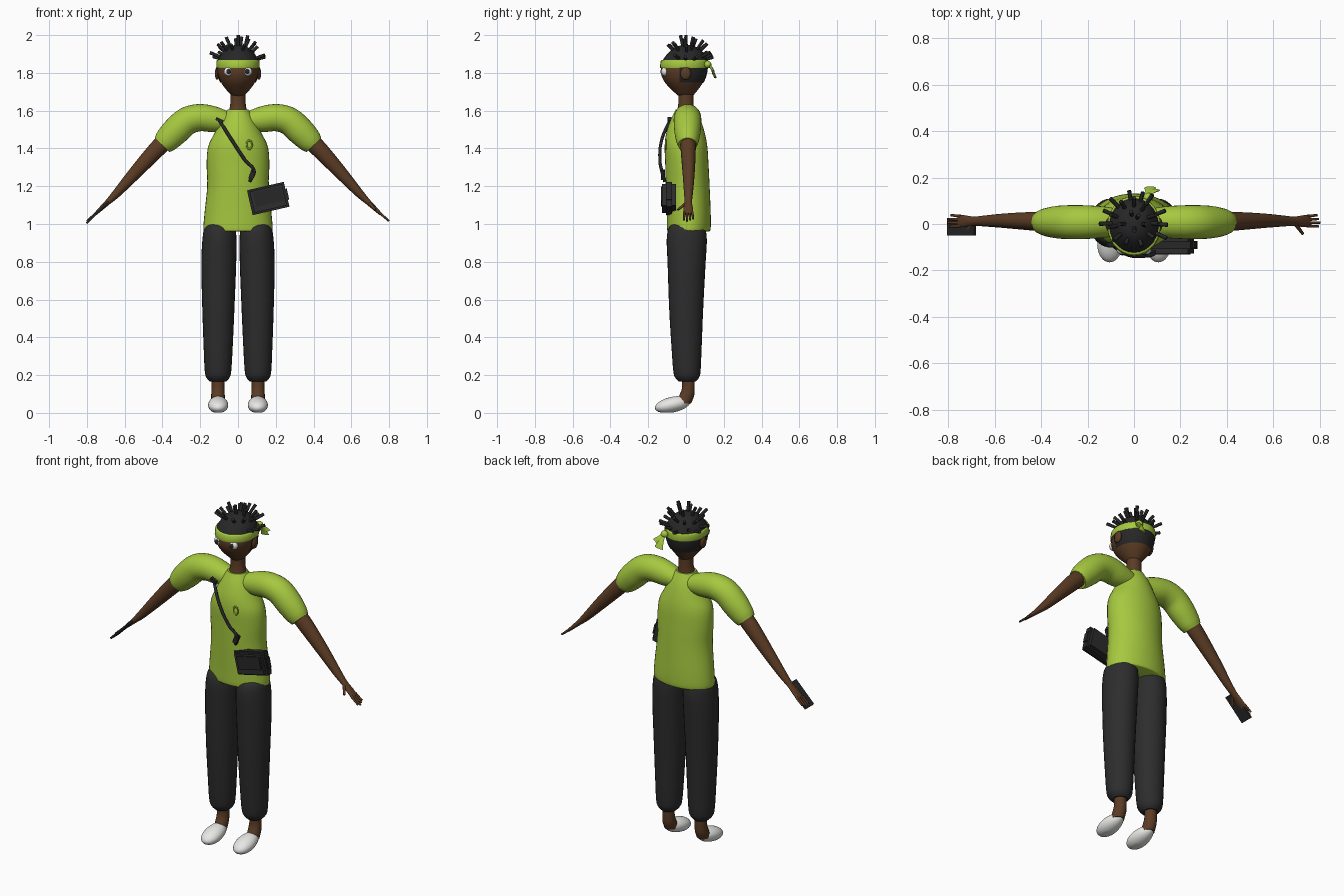
import bpy, bmesh, random
from math import sin, cos, pi, radians
from mathutils import Vector, Matrix

random.seed(4)
if "Cube" in bpy.data.objects:
    bpy.data.objects.remove(bpy.data.objects["Cube"])


def material(name, r, g, b):
    m = bpy.data.materials.new(name)
    m.use_nodes = True
    m.diffuse_color = (r, g, b, 1)
    m.node_tree.nodes["Principled BSDF"].inputs["Base Color"].default_value = (r, g, b, 1)
    m.node_tree.nodes["Principled BSDF"].inputs["Roughness"].default_value = 0.8
    return m


SKIN = material("brown skin", 0.105, 0.045, 0.018)
GREEN = material("lime cloth", 0.38, 0.58, 0.05)
PANTS = material("charcoal cloth", 0.026, 0.026, 0.027)
HAIR = material("black hair", 0.02, 0.02, 0.021)
WHITE = material("white", 0.8, 0.8, 0.78)
made = []


def finish(name, bm, mat):
    bmesh.ops.recalc_face_normals(bm, faces=bm.faces)
    me = bpy.data.meshes.new(name)
    bm.to_mesh(me)
    bm.free()
    me.materials.append(mat)
    ob = bpy.data.objects.new(name, me)
    bpy.context.collection.objects.link(ob)
    made.append(ob)
    return ob


def sweep_mesh(rings, sides=28, steps=4):
    """Smooth tube through rings (x, y, z, radius, depth radius along y)."""
    pts = [Vector(r) for r in rings]
    pts = [2 * pts[0] - pts[1]] + pts + [2 * pts[-1] - pts[-2]]
    path = []
    for a, b, c, d in zip(pts, pts[1:], pts[2:], pts[3:]):
        for i in range(steps):
            t = i / steps
            path.append(b + (c - a) * t / 2 + (a * 2 - b * 5 + c * 4 - d) * t * t / 2
                        + (b * 3 - a - c * 3 + d) * t ** 3 / 2)
    path.append(pts[-2])
    bm = bmesh.new()
    loops = []
    for i, p in enumerate(path):
        q, r = path[max(i - 1, 0)], path[min(i + 1, len(path) - 1)]
        across = Vector((r[2] - q[2], 0, q[0] - r[0])).normalized()
        centre = Vector(p[:3])
        loops.append([bm.verts.new(centre + across * cos(2 * pi * k / sides) * p[3]
                                   + Vector((0, sin(2 * pi * k / sides) * p[4], 0)))
                      for k in range(sides)])
    for lo, hi in zip(loops, loops[1:]):
        for k in range(sides):
            j = (k + 1) % sides
            bm.faces.new((lo[k], lo[j], hi[j], hi[k]))
    bm.faces.new(loops[0])
    bm.faces.new(loops[-1])
    return bm


def sweep(name, rings, mat, **kw):
    return finish(name, sweep_mesh(rings, **kw), mat)


def upright(rows, x=0):
    """Rows of (z, half width, front y, back y) turned into rings."""
    return [(x, (f + b) / 2, z, w, (b - f) / 2) for z, w, f, b in rows]


def ball(name, loc, size, mat, seg=20):
    bm = bmesh.new()
    bmesh.ops.create_uvsphere(bm, u_segments=seg, v_segments=seg // 2, radius=1,
                              matrix=Matrix.Translation(loc) @ Matrix.Diagonal((*size, 1)))
    return finish(name, bm, mat)


def box(name, loc, size, mat, tilt=0):
    bm = bmesh.new()
    bmesh.ops.create_cube(bm, size=1, matrix=Matrix.Translation(loc)
                          @ Matrix.Rotation(radians(tilt), 4, 'Y') @ Matrix.Diagonal((*size, 1)))
    return finish(name, bm, mat)


def rod(name, a, b, r1, r2, mat, seg=8):
    a, b = Vector(a), Vector(b)
    bm = bmesh.new()
    turn = (b - a).to_track_quat('Z', 'Y').to_matrix().to_4x4()
    bmesh.ops.create_cone(bm, cap_ends=True, segments=seg, radius1=r1, radius2=r2,
                          depth=(b - a).length, matrix=Matrix.Translation((a + b) / 2) @ turn)
    return finish(name, bm, mat)


# Head and neck
HEAD = [(1.662, .012, -.015, .015), (1.675, .028, -.035, .032), (1.70, .053, -.065, .055),
        (1.75, .09, -.112, .09), (1.80, .108, -.133, .108), (1.85, .107, -.126, .11),
        (1.90, .083, -.092, .09), (1.93, .05, -.055, .055), (1.943, .012, -.012, .015)]
sweep("head", upright(HEAD), SKIN)
sweep("neck", upright([(1.56, .06, -.06, .05), (1.61, .045, -.045, .042),
                       (1.65, .04, -.04, .04), (1.70, .04, -.04, .04)]), SKIN)


# Hair: a slightly larger shell of the head, cut to shape
def hair_shell(name, cuts):
    bm = sweep_mesh(upright(HEAD))
    bmesh.ops.transform(bm, verts=bm.verts, matrix=Matrix.Translation((0, 0, -.066))
                        @ Matrix.Diagonal((1.04, 1.04, 1.037, 1)))
    for co, no in cuts:
        bmesh.ops.bisect_plane(bm, geom=bm.verts[:] + bm.edges[:] + bm.faces[:],
                               plane_co=co, plane_no=no, clear_inner=True)
    finish(name, bm, HAIR)


hair_shell("hair_cap", [((0, 0, 1.845), (0, 0, 1))])
hair_shell("hair_back", [((0, -.035, 0), (0, 1, 0)), ((0, 0, 1.75), (0, 0, 1))])

# Hair spikes in rising rows
for row, (count, lift) in enumerate([(14, 20), (11, 47), (5, 72)]):
    for i in range(count):
        turn = 2 * pi * (i + random.uniform(-.25, .25)) / count + row
        up = radians(lift + random.uniform(-6, 6))
        if row == 0 and sin(turn) < -.45:
            continue
        d = Vector((cos(turn) * cos(up), sin(turn) * cos(up), sin(up)))
        base = Vector((0, .005, 1.845))
        rod("hair_spike", base + d * .08, base + d * random.uniform(.14, .165), .008, .009, HAIR)
rod("hair_spike_top", (.035, 0, 1.93), (.052, .0, 1.998), .008, .009, HAIR)

# Headband with knot and tails
sweep("headband", upright([(1.825, .112, -.134, .118), (1.83, .115, -.138, .12),
                           (1.862, .114, -.134, .12), (1.868, .108, -.128, .116)]), GREEN, steps=2)
ball("headband_knot", (.06, .115, 1.845), (.022, .02, .02), GREEN, 12)
for name, tip in (("headband_tail_long", (.07, .155, 1.775)), ("headband_tail_short", (.09, .145, 1.80))):
    sweep(name, [(.06, .12, 1.845, .01, .006), (*[(p + q) / 2 for p, q in zip((.06, .128, 1.845), tip)], .017, .006),
                 (*tip, .027, .007)], GREEN, sides=8)

# Eyes and ears
for s, side in ((1, "left"), (-1, "right")):
    ball(side + "_eye", (s * .05, -.112, 1.807), (.025, .02, .024), WHITE)
    ball(side + "_pupil", (s * .049, -.129, 1.807), (.013, .006, .014), HAIR, 12)
    ball(side + "_ear", (s * .111, -.002, 1.797), (.012, .028, .034), SKIN, 14)

# Shirt body
sweep("shirt", upright([(.96, .172, -.094, .12), (.972, .183, -.1, .13), (1.05, .178, -.102, .131),
                        (1.2, .163, -.107, .125), (1.32, .166, -.11, .119), (1.41, .158, -.113, .113),
                        (1.48, .125, -.105, .10), (1.55, .09, -.082, .078), (1.605, .055, -.055, .05)]),
      GREEN, sides=36)
bpy.ops.mesh.primitive_torus_add(location=(.06, -.107, 1.42), rotation=(pi / 2, 0, 0),
                                 major_radius=.015, minor_radius=.004,
                                 major_segments=16, minor_segments=6)
loop = bpy.context.object
loop.name = "shirt_loop"
loop.scale.y = 1.5
loop.data.materials.append(GREEN)
made.append(loop)

for s, side in ((1, "left"), (-1, "right")):
    # Sleeve, bare arm and hand
    sweep(side + "_sleeve", [(s * x, .008, z, r, d) for x, z, r, d in
          [(.03, 1.54, .045, .05), (.12, 1.553, .067, .066), (.2, 1.563, .072, .072),
           (.27, 1.545, .074, .073), (.33, 1.492, .074, .07), (.378, 1.443, .066, .06),
           (.402, 1.418, .054, .05)]], GREEN)
    sweep(side + "_arm", [(s * x, y, z, r, d) for x, y, z, r, d in
          [(.37, .01, 1.455, .046, .042), (.44, .012, 1.385, .044, .04), (.55, .014, 1.265, .034, .032),
           (.64, .013, 1.165, .023, .024), (.69, .012, 1.115, .015, .02), (.73, .012, 1.077, .011, .026),
           (.755, .012, 1.053, .008, .025)]], SKIN, sides=18)
    for i in range(4):
        y = -.009 + .014 * i
        tip = .8 - .006 * abs(i - 1)
        rod(side + "_finger", (s * .745, y, 1.063), (s * tip, y * 1.15, 1.815 - tip), .007, .005, SKIN)
    rod(side + "_thumb", (s * .695, 0, 1.11), (s * .727, -.043, 1.075), .009, .006, SKIN)

    # Trouser leg, ankle and shoe
    sweep(side + "_trouser_leg", [(s * x, *r) for x, r in
          [(m, (c, z, w, d)) for m, c, z, w, d in
           [(.095, .005, 1.01, .045, .05), (.096, .004, .985, .078, .092), (.098, .004, .92, .09, .106),
            (.102, .003, .78, .092, .1), (.104, .001, .55, .085, .09), (.105, .003, .35, .077, .08),
            (.106, .005, .22, .07, .072), (.106, .006, .185, .06, .062), (.106, .007, .165, .042, .045)]]], PANTS)
    sweep(side + "_ankle", [(s * .106, y, z, r, d) for y, z, r, d in
          [(.012, .19, .034, .034), (.012, .13, .034, .034), (.003, .09, .036, .04),
           (-.015, .05, .036, .042)]], SKIN, sides=16)
    bm = bmesh.new()
    bmesh.ops.create_uvsphere(bm, u_segments=24, v_segments=14, radius=1)
    for v in bm.verts:
        x, y, z = v.co
        width = .053 - .008 * y
        v.co = (s * .105 + x * width, -.07 + y * .095, max(.002, .044 + z * .042 + y * .017))
    finish(side + "_shoe", bm, WHITE)

# Flat device against the right palm
box("hand_device", (-.743, -.012, 1.062), (.165, .075, .011), HAIR, -45)

# Chest strap with end fittings
cu = bpy.data.curves.new("chest_strap", 'CURVE')
cu.dimensions = '3D'
cu.bevel_depth = .009
cu.bevel_resolution = 1
sp = cu.splines.new('BEZIER')
path = [(-.1, -.085, 1.55), (-.03, -.13, 1.44), (.04, -.138, 1.335), (.085, -.128, 1.28), (.062, -.112, 1.225)]
sp.bezier_points.add(len(path) - 1)
for p, co in zip(sp.bezier_points, path):
    p.co = co
    p.handle_left_type = p.handle_right_type = 'AUTO'
cu.materials.append(HAIR)
bpy.context.collection.objects.link(bpy.data.objects.new("chest_strap", cu))
box("strap_top_fitting", (-.098, -.088, 1.55), (.04, .02, .016), HAIR, 25)
box("strap_lower_fitting", (.075, -.122, 1.262), (.025, .02, .05), HAIR, 20)

# Belt bag: body, wider middle band and front flap
box("bag_body", (.16, -.09, 1.135), (.175, .072, .115), PANTS, -13)
box("bag_band", (.16, -.09, 1.135), (.2, .034, .135), HAIR, -13)
box("bag_flap", (.162, -.128, 1.145), (.15, .008, .075), HAIR, -13)
box("bag_clip", (.25, -.088, 1.155), (.03, .03, .06), HAIR, -13)

# Smooth shading with crisp edges
bpy.ops.object.select_all(action='DESELECT')
for ob in made:
    ob.select_set(True)
bpy.context.view_layer.objects.active = made[0]
bpy.ops.object.shade_smooth_by_angle(angle=radians(45))
